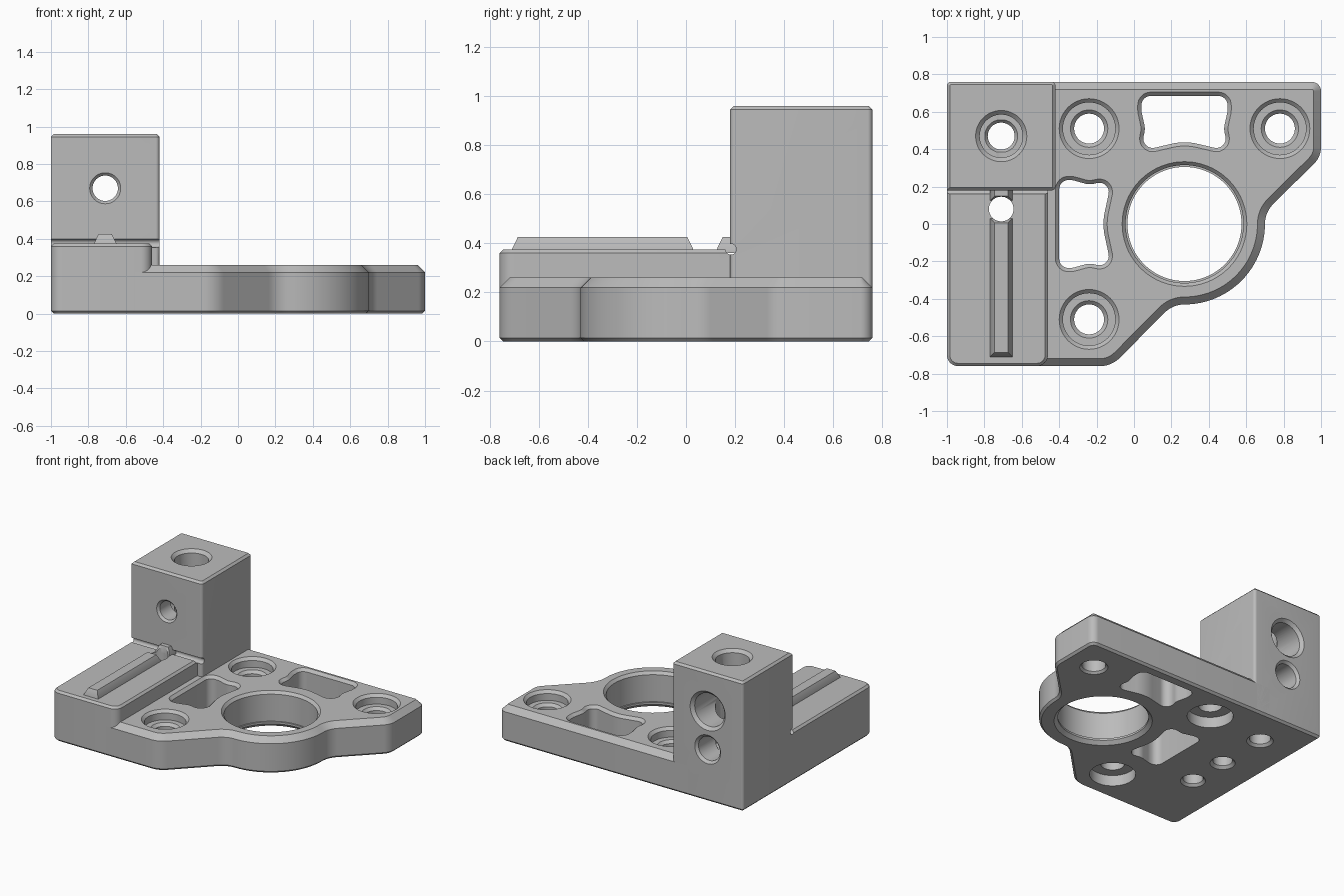
import bpy, bmesh, math
from mathutils import Vector

cube = bpy.data.objects.get("Cube")
if cube:
    bpy.data.objects.remove(cube, do_unlink=True)

grey = bpy.data.materials.new("machined grey")
grey.use_nodes = True
grey.diffuse_color = (0.5, 0.5, 0.5, 1)
grey.node_tree.nodes["Principled BSDF"].inputs["Base Color"].default_value = (0.5, 0.5, 0.5, 1)


def arc(cx, cy, r, a0, a1, n):
    """Points along an arc, in degrees."""
    angles = [math.radians(a0 + (a1 - a0) * i / n) for i in range(n + 1)]
    return [(cx + r * math.cos(a), cy + r * math.sin(a), 0) for a in angles]


def rounded(corners, steps=8):
    """Turn (x, y, radius) corners into a filleted outline."""
    out = []
    for i, (x, y, r) in enumerate(corners):
        p = Vector((x, y))
        if r == 0:
            out.append(p)
            continue
        d1 = (p - Vector(corners[i - 1][:2])).normalized()
        d2 = (Vector(corners[(i + 1) % len(corners)][:2]) - p).normalized()
        turn = math.atan2(d1.x * d2.y - d1.y * d2.x, d1.dot(d2))
        start = p - d1 * r * math.tan(abs(turn) / 2)
        side = math.copysign(1, turn)
        n = Vector((-d1.y, d1.x)) * side
        for k in range(steps + 1):
            a = abs(turn) * k / steps
            out.append(start + d1 * r * math.sin(a) + n * r * (1 - math.cos(a)))
    return out


def inset(outline, d):
    """Move a counter-clockwise outline inwards by d."""
    out = []
    for i, p in enumerate(outline):
        d1 = (p - outline[i - 1]).normalized()
        d2 = (outline[(i + 1) % len(outline)] - p).normalized()
        n1, n2 = Vector((-d1.y, d1.x)), Vector((-d2.y, d2.x))
        out.append(p + (n1 + n2) * d / (1 + n1.dot(n2)))
    return out


def loft(name, rings):
    """Skin a stack of equal-length 3D rings and cap both ends."""
    bm = bmesh.new()
    loops = [[bm.verts.new(v) for v in ring] for ring in rings]
    n = len(loops[0])
    for a, b in zip(loops, loops[1:]):
        for i in range(n):
            j = (i + 1) % n
            bm.faces.new((a[i], a[j], b[j], b[i]))
    bm.faces.new(loops[0][::-1])
    bm.faces.new(loops[-1])
    bmesh.ops.recalc_face_normals(bm, faces=bm.faces)
    mesh = bpy.data.meshes.new(name)
    bm.to_mesh(mesh)
    bm.free()
    mesh.materials.append(grey)
    ob = bpy.data.objects.new(name, mesh)
    bpy.context.collection.objects.link(ob)
    return ob


def prism(name, outline, levels):
    """Extrude an outline through (z, inset) levels."""
    return loft(name, [[(p.x, p.y, z) for p in inset(outline, d)] for z, d in levels])


def box_outline(x0, x1, y0, y1, r=(0, 0, 0, 0)):
    return rounded([(x0, y0, r[0]), (x1, y0, r[1]), (x1, y1, r[2]), (x0, y1, r[3])])


def bore(profile, x, other, axis="Z", n=48):
    """Turned cutter from (radius, position along axis) pairs."""
    rings = []
    for r, h in profile:
        ring = []
        for i in range(n):
            a = 2 * math.pi * i / n
            u, v = r * math.cos(a), r * math.sin(a)
            ring.append({"Z": (x + u, other + v, h), "Y": (x + u, h, other + v),
                         "X": (h, x + u, other + v)}[axis])
        rings.append(ring)
    cutter = loft("cutter", rings)
    cutter.hide_render = True
    return cutter


def cut(ob, cutters):
    for c in cutters:
        m = ob.modifiers.new("cut", "BOOLEAN")
        m.operation, m.solver, m.object = "DIFFERENCE", "EXACT", c
    bpy.context.view_layer.update()
    deps = bpy.context.evaluated_depsgraph_get()
    mesh = bpy.data.meshes.new_from_object(ob.evaluated_get(deps))
    ob.modifiers.clear()
    ob.data = mesh


# Base plate: L-shaped outline bulging around the large bore
plate_shape = rounded(
    [(-0.55, -0.76, 0), (-0.12, -0.76, 0.15)]
    + arc(0.27, -0.58, 0.15, 135, 90, 8)
    + arc(0.27, 0, 0.43, -90, 0, 24)[1:]
    + arc(0.85, 0, 0.15, 180, 135, 8)[1:]
    + [(1, 0.36, 0.12), (1, 0.76, 0.05), (-0.55, 0.76, 0)])
plate = prism("base_plate", plate_shape, [(0, 0.015), (0.015, 0), (0.22, 0), (0.26, 0.04)])

# Raised step and tower on the left side
step = prism("rail_step", box_outline(-1, -0.46, -0.76, 0.22, (0.06, 0.06, 0, 0)),
             [(0, 0.015), (0.015, 0), (0.36, 0), (0.375, 0.015)])
tower = prism("tower", box_outline(-1, -0.42, 0.18, 0.76, (0, 0.02, 0.02, 0.02)),
              [(0, 0.015), (0.015, 0), (0.945, 0), (0.96, 0.015)])

# Tapered guide rail and its short stop against the tower
rail = prism("guide_rail", box_outline(-0.77, -0.65, -0.71, 0.03), [(0.36, 0), (0.375, 0), (0.425, 0.024)])
stop = prism("rail_stop", box_outline(-0.77, -0.65, 0.125, 0.23), [(0.36, 0), (0.375, 0), (0.425, 0.024)])

# Screw holes in the plate: two are counterbored on both sides
top_bore = [(0.08, 0.17), (0.1, 0.19), (0.14, 0.19), (0.14, 0.24), (0.165, 0.265), (0.165, 0.3)]
plate_cutters = [bore([(0.155, -0.05), (0.155, 0.08), (0.08, 0.08)] + top_bore, -0.24, y)
                 for y in (0.51, -0.51)]
plate_cutters.append(bore([(0.095, -0.05), (0.095, 0), (0.08, 0.015)] + top_bore, 0.78, 0.51))

# Large bore with a thin lip at the bottom
plate_cutters.append(bore([(0.33, -0.05), (0.33, 0), (0.305, 0.025), (0.305, 0.04), (0.315, 0.04),
                           (0.315, 0.24), (0.335, 0.262), (0.335, 0.3)], 0.27, 0, n=96))

# Lightening windows with waists that follow the neighbouring holes
back_window = [(0.04, 0.685, 0.05), (0.04, 0.60, 0.1), (0.06, 0.51, 0.1), (0.035, 0.39, 0.05),
               (0.27, 0.445, 0.3), (0.505, 0.39, 0.05), (0.48, 0.51, 0.1), (0.50, 0.60, 0.1),
               (0.50, 0.685, 0.05)]
side_window = [(-0.40, 0.235, 0.05), (-0.40, -0.235, 0.05), (-0.33, -0.235, 0.1), (-0.24, -0.21, 0.1),
               (-0.12, -0.235, 0.05), (-0.17, 0, 0.3), (-0.12, 0.235, 0.05), (-0.24, 0.21, 0.1),
               (-0.33, 0.235, 0.1)]
for shape in (back_window, side_window):
    window = prism("cutter", rounded(shape), [(-0.05, 0), (0.24, 0), (0.26, -0.02), (0.3, -0.02)])
    window.hide_render = True
    plate_cutters.append(window)

# Tower bores: vertical, cross and lower back hole
cx = -0.71
tower_cutters = [
    bore([(0.09, -0.05), (0.09, 0), (0.072, 0.018), (0.072, 0.28), (0.088, 0.3), (0.115, 0.3),
          (0.115, 0.938), (0.137, 0.96), (0.137, 1)], cx, 0.47),
    bore([(0.083, 0.1), (0.083, 0.18), (0.068, 0.195), (0.068, 0.32), (0.122, 0.32),
          (0.122, 0.738), (0.144, 0.76), (0.144, 0.8)], cx, 0.67, "Y"),
    bore([(0.088, 0.3), (0.088, 0.742), (0.106, 0.76), (0.106, 0.8)], cx, 0.385, "Y"),
]

# Pin hole beside the rail, blind hole below it, relief groove in the corner
pin = bore([(0.085, -0.05), (0.085, 0), (0.066, 0.019), (0.066, 0.5)], cx, 0.08)
blind = bore([(0.085, -0.05), (0.085, 0), (0.068, 0.017), (0.068, 0.25)], cx, -0.23)
groove = bore([(0.022, -1.1), (0.022, -0.4)], 0.183, 0.376, "X", 24)

cut(plate, plate_cutters)
cut(step, [pin, blind, groove])
cut(tower, tower_cutters + [groove])
cut(rail, [pin])
cut(stop, [pin])

for c in plate_cutters + tower_cutters + [pin, blind, groove]:
    bpy.data.objects.remove(c, do_unlink=True)

# Smooth the curved walls, keep the chamfers crisp
bpy.ops.object.select_all(action="DESELECT")
for ob in (plate, step, tower, rail, stop):
    ob.select_set(True)
    bpy.context.view_layer.objects.active = ob
bpy.ops.object.shade_smooth_by_angle(angle=math.radians(30))
